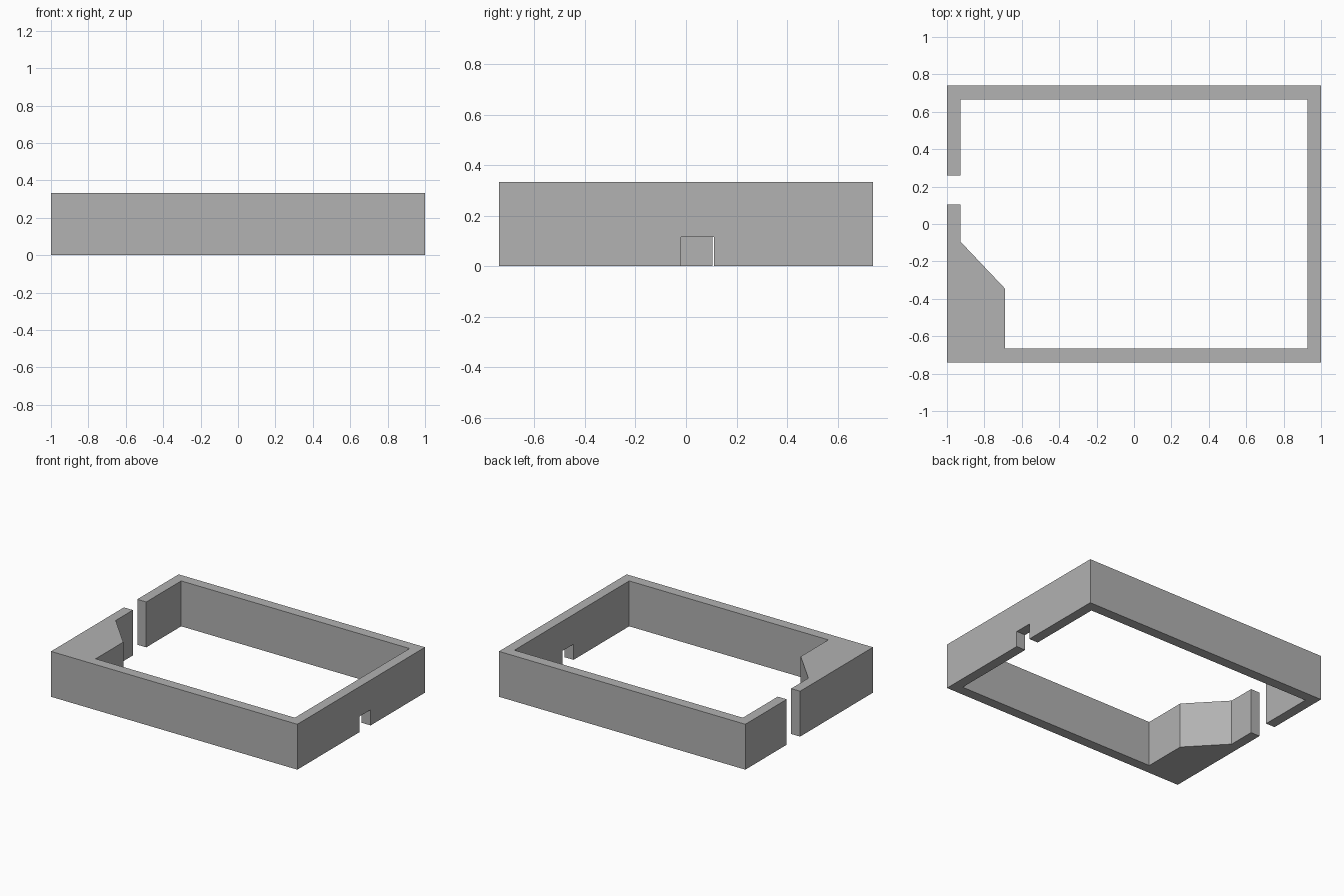
import bpy
import bmesh

cube = bpy.data.objects.get("Cube")
if cube:
    bpy.data.objects.remove(cube, do_unlink=True)

HEIGHT = 0.333
X, Y = 1.0, 0.74          # outer half sizes
IX, IY = 0.927, 0.665     # inner half sizes
GAP = (0.105, 0.26)       # full-height opening in the right wall
NOTCH = (-0.02, 0.11)     # low opening in the left wall
NOTCH_TOP = 0.115

grey = bpy.data.materials.new("wall_grey")
grey.use_nodes = True
colour = (0.445, 0.445, 0.445, 1)
grey.diffuse_color = colour
grey.node_tree.nodes["Principled BSDF"].inputs["Base Color"].default_value = colour


def prism(name, outline, z0, z1):
    """Extrude a flat outline upward into a solid."""
    bm = bmesh.new()
    face = bm.faces.new([bm.verts.new((x, y, z0)) for x, y in outline])
    top = bmesh.ops.extrude_face_region(bm, geom=[face])["geom"]
    verts = [v for v in top if isinstance(v, bmesh.types.BMVert)]
    bmesh.ops.translate(bm, verts=verts, vec=(0, 0, z1 - z0))
    bmesh.ops.recalc_face_normals(bm, faces=bm.faces)
    mesh = bpy.data.meshes.new(name)
    bm.to_mesh(mesh)
    bm.free()
    mesh.materials.append(grey)
    obj = bpy.data.objects.new(name, mesh)
    bpy.context.collection.objects.link(obj)
    return obj


# Wall ring, open at the gap, with the thick chamfered corner block
outline = [
    (-X, GAP[0]), (-X, -Y), (X, -Y), (X, Y), (-X, Y), (-X, GAP[1]),
    (-IX, GAP[1]), (-IX, IY), (IX, IY), (IX, -IY),
    (-0.69, -IY), (-0.69, -0.345), (-IX, -0.095), (-IX, GAP[0]),
]
walls = prism("perimeter_walls", outline, 0, HEIGHT)

# Small square opening at the foot of the left wall
n0, n1 = NOTCH
cutter = prism("notch_cutter", [(0.8, n0), (1.1, n0), (1.1, n1), (0.8, n1)],
               -0.1, NOTCH_TOP)
cutter.hide_render = True
cutter.hide_viewport = True
cut = walls.modifiers.new("notch", "BOOLEAN")
cut.operation = "DIFFERENCE"
cut.solver = "EXACT"
cut.object = cutter
